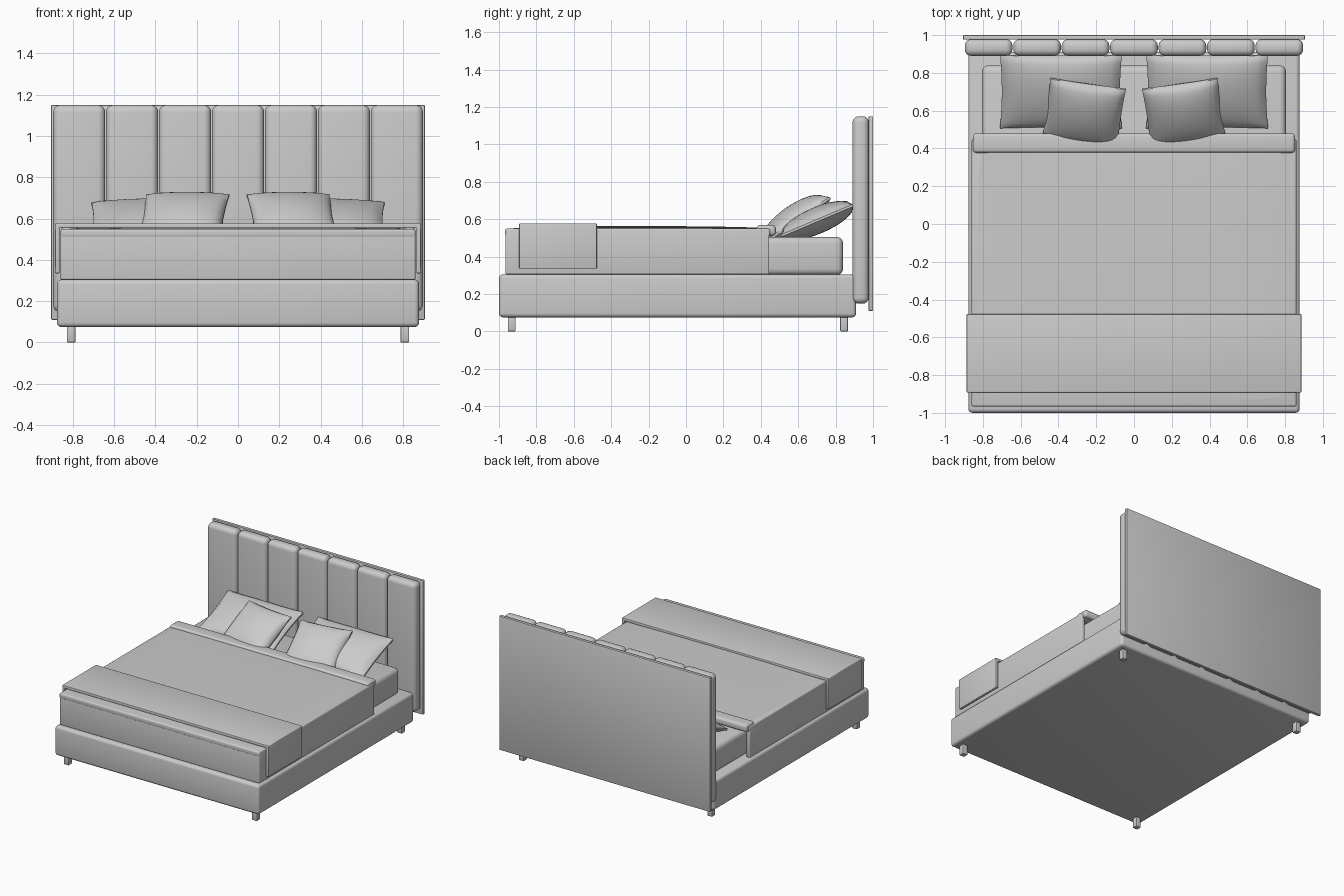
import bpy, bmesh, math
from mathutils import Matrix

if "Cube" in bpy.data.objects:
    bpy.data.objects.remove(bpy.data.objects["Cube"])


def finish(name, bm):
    bmesh.ops.recalc_face_normals(bm, faces=bm.faces)
    me = bpy.data.meshes.new(name)
    bm.to_mesh(me)
    bm.free()
    ob = bpy.data.objects.new(name, me)
    bpy.context.collection.objects.link(ob)
    bpy.ops.object.select_all(action='DESELECT')
    ob.select_set(True)
    bpy.context.view_layer.objects.active = ob
    bpy.ops.object.shade_smooth_by_angle(angle=math.radians(40))
    return ob


def box(name, x, y, z, r=0.01, seg=4):
    """Rounded box from (min, max) ranges."""
    bm = bmesh.new()
    bmesh.ops.create_cube(bm, size=1)
    for v in bm.verts:
        for i, (a, b) in enumerate((x, y, z)):
            v.co[i] = b if v.co[i] > 0 else a
    bmesh.ops.bevel(bm, geom=bm.edges[:], offset=r, segments=seg,
                    profile=0.5, affect='EDGES')
    return finish(name, bm)


def drape(name, hw, y, z, t, r):
    """Cloth bent over the bed: upside-down U profile swept along y."""
    prof = [(-hw, z[0]), (-hw, z[1]), (hw, z[1]), (hw, z[0]),
            (hw - t, z[0]), (hw - t, z[1] - t), (t - hw, z[1] - t), (t - hw, z[0])]
    bm = bmesh.new()
    face = bm.faces.new([bm.verts.new((px, y[0], pz)) for px, pz in prof])
    ext = bmesh.ops.extrude_face_region(bm, geom=[face])
    for v in ext['geom']:
        if isinstance(v, bmesh.types.BMVert):
            v.co.y = y[1]
    bmesh.ops.recalc_face_normals(bm, faces=bm.faces)
    bmesh.ops.bevel(bm, geom=bm.edges[:], offset=r, segments=3,
                    profile=0.5, affect='EDGES')
    return finish(name, bm)


def pillow(name, w, d, t, loc, tilt, turn):
    """Two bulged sheets joined by a thin rim."""
    bm = bmesh.new()
    n = 24
    bmesh.ops.create_grid(bm, x_segments=n, y_segments=n, size=1)
    for v in bm.verts:
        u, k = v.co.x, v.co.y
        puff = (max(0, 1 - u * u) * max(0, 1 - k * k)) ** 0.5
        v.co = (u * w / 2 * (1 - 0.03 * (1 - k * k)),
                k * d / 2 * (1 - 0.03 * (1 - u * u)), 0.006 + t / 2 * puff)
    low = bmesh.ops.duplicate(bm, geom=bm.verts[:] + bm.edges[:] + bm.faces[:])
    for g in low['geom']:
        if isinstance(g, bmesh.types.BMVert):
            g.co.z *= -1
    bmesh.ops.bridge_loops(bm, edges=[e for e in bm.edges if e.is_boundary])
    bm.transform(Matrix.Translation(loc) @ Matrix.Rotation(turn, 4, 'Z')
                 @ Matrix.Rotation(tilt, 4, 'X'))
    return finish(name, bm)


# Frame and legs
box("bed_base", (-0.877, 0.877), (-1.0, 0.91), (0.075, 0.305), 0.022)
for sx in (-1, 1):
    for ly in (-0.932, 0.845):
        cx = sx * 0.808
        box("leg", (cx - 0.021, cx + 0.021), (ly - 0.021, ly + 0.021), (0, 0.09), 0.005, 2)

# Headboard: back panel and seven padded channels
box("headboard_panel", (-0.905, 0.905), (0.976, 1.0), (0.11, 1.15), 0.004, 2)
pitch = 0.2565
for i in range(7):
    c = (i - 3) * pitch
    box("headboard_channel", (c - 0.126, c + 0.126), (0.89, 0.978), (0.148, 1.15), 0.034, 5)

# Mattress
box("mattress", (-0.805, 0.805), (-0.93, 0.84), (0.30, 0.505), 0.035)

# Duvet: draped sides, front drop, top slab and soft crown
drape("duvet_sides", 0.86, (-0.96, 0.445), (0.305, 0.54), 0.03, 0.006)
box("duvet_front", (-0.858, 0.858), (-0.965, -0.93), (0.305, 0.53), 0.006)
box("duvet_top", (-0.86, 0.86), (-0.967, 0.45), (0.508, 0.55), 0.012)
bm = bmesh.new()
bmesh.ops.create_grid(bm, x_segments=24, y_segments=24, size=1)
for v in bm.verts:
    u, k = v.co.x, v.co.y
    v.co = (u * 0.84, -0.255 + k * 0.69,
            0.549 + 0.014 * ((1 - u * u) * (1 - k * k)) ** 0.5)
finish("duvet_crown", bm)
box("duvet_fold", (-0.853, 0.853), (0.377, 0.48), (0.512, 0.568), 0.018)

# Throw across the foot
drape("throw", 0.886, (-0.892, -0.477), (0.335, 0.577), 0.022, 0.005)

# Pillows, mirrored left and right
for s in (-1, 1):
    pillow("sleeping_pillow", 0.645, 0.42, 0.13, (s * 0.387, 0.702, 0.593),
           math.radians(23), 0)
    pillow("cushion", 0.405, 0.385, 0.13, (s * 0.265, 0.585, 0.607),
           math.radians(34), math.radians(s * 8))
